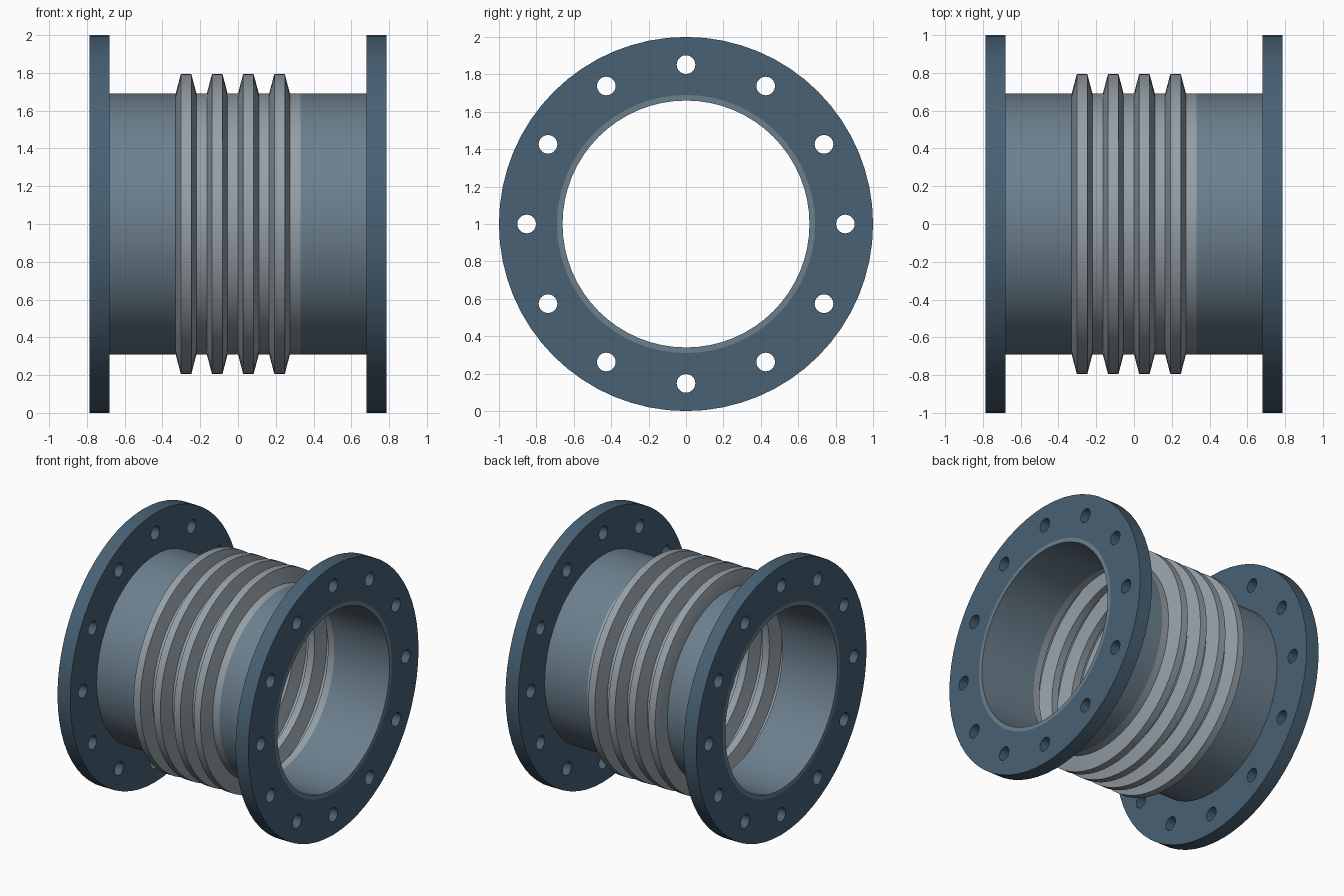
import bpy
from math import pi, sin, cos, radians

if "Cube" in bpy.data.objects:
    bpy.data.objects.remove(bpy.data.objects["Cube"])

SEG = 64
HALF = 0.785          # half length of the joint
FLANGE_T = 0.105
R_OUT, R_IN = 0.69, 0.66


def material(name, rgb):
    m = bpy.data.materials.new(name)
    m.diffuse_color = (*rgb, 1)
    m.use_nodes = True
    m.node_tree.nodes["Principled BSDF"].inputs["Base Color"].default_value = m.diffuse_color
    return m


FLANGE = material("flange_blue", (0.065, 0.12, 0.175))
PIPE = material("pipe_steel", (0.15, 0.215, 0.27))
BELLOWS = material("bellows_grey", (0.30, 0.35, 0.39))


def finish(obj, mat):
    obj.data.materials.append(mat)
    bpy.ops.object.select_all(action='DESELECT')
    obj.select_set(True)
    bpy.context.view_layer.objects.active = obj
    bpy.ops.object.shade_smooth_by_angle(angle=radians(20))


def lathe_x(name, profile, mat):
    """Revolve a closed (x, r) profile around the x axis at z = 1."""
    n = len(profile)
    verts = [(x, r * sin(2 * pi * s / SEG), 1 + r * cos(2 * pi * s / SEG))
             for s in range(SEG) for x, r in profile]
    faces = []
    for s in range(SEG):
        a, b = s * n, (s + 1) % SEG * n
        for i in range(n):
            j = (i + 1) % n
            faces.append((a + i, b + i, b + j, a + j))
    # Orient faces outward according to the winding of the profile
    area = sum(p[0] * q[1] - q[0] * p[1]
               for p, q in zip(profile, profile[1:] + profile[:1]))
    if area > 0:
        faces = [f[::-1] for f in faces]
    mesh = bpy.data.meshes.new(name)
    mesh.from_pydata(verts, [], faces)
    obj = bpy.data.objects.new(name, mesh)
    bpy.context.collection.objects.link(obj)
    finish(obj, mat)


def flange(name, x):
    """Filled ring outline with twelve bolt holes, extruded along x."""
    curve = bpy.data.curves.new(name, 'CURVE')
    curve.dimensions = '2D'
    curve.fill_mode = 'BOTH'
    curve.extrude = FLANGE_T / 2

    def circle(cx, cy, r, n):
        sp = curve.splines.new('POLY')
        sp.points.add(n - 1)
        for i, p in enumerate(sp.points):
            a = 2 * pi * i / n
            p.co = (cx + r * cos(a), cy + r * sin(a), 0, 1)
        sp.use_cyclic_u = True

    circle(0, 0, 1.0, SEG)
    circle(0, 0, R_OUT, SEG)
    for k in range(12):
        a = k * pi / 6
        circle(0.852 * cos(a), 0.852 * sin(a), 0.05, 20)
    obj = bpy.data.objects.new(name, curve)
    bpy.context.collection.objects.link(obj)
    obj.location = (x, 0, 1)
    obj.rotation_euler = (0, pi / 2, 0)
    bpy.ops.object.select_all(action='DESELECT')
    obj.select_set(True)
    bpy.context.view_layer.objects.active = obj
    bpy.ops.object.convert(target='MESH')
    finish(bpy.context.view_layer.objects.active, FLANGE)


# Flanges and pipe stubs at both ends
for side, s in (("left", -1), ("right", 1)):
    flange(side + "_flange", s * (HALF - FLANGE_T / 2))
    lathe_x(side + "_pipe", [(s * 0.33, R_IN), (s * HALF, R_IN),
                             (s * HALF, R_OUT), (s * 0.33, R_OUT)], PIPE)

# Bellows: four trapezoid ridges, hollow inside
PITCH, PEAK, WALL = 0.165, 0.795, 0.025
outer = []
for k in range(4):
    x0 = -0.33 + k * PITCH
    outer += [(x0, R_OUT), (x0 + PITCH / 6, PEAK),
              (x0 + PITCH / 2, PEAK), (x0 + PITCH * 2 / 3, R_OUT)]
outer.append((0.33, R_OUT))
inner = [(x, r - WALL) for x, r in reversed(outer)]
lathe_x("bellows", outer + inner, BELLOWS)
